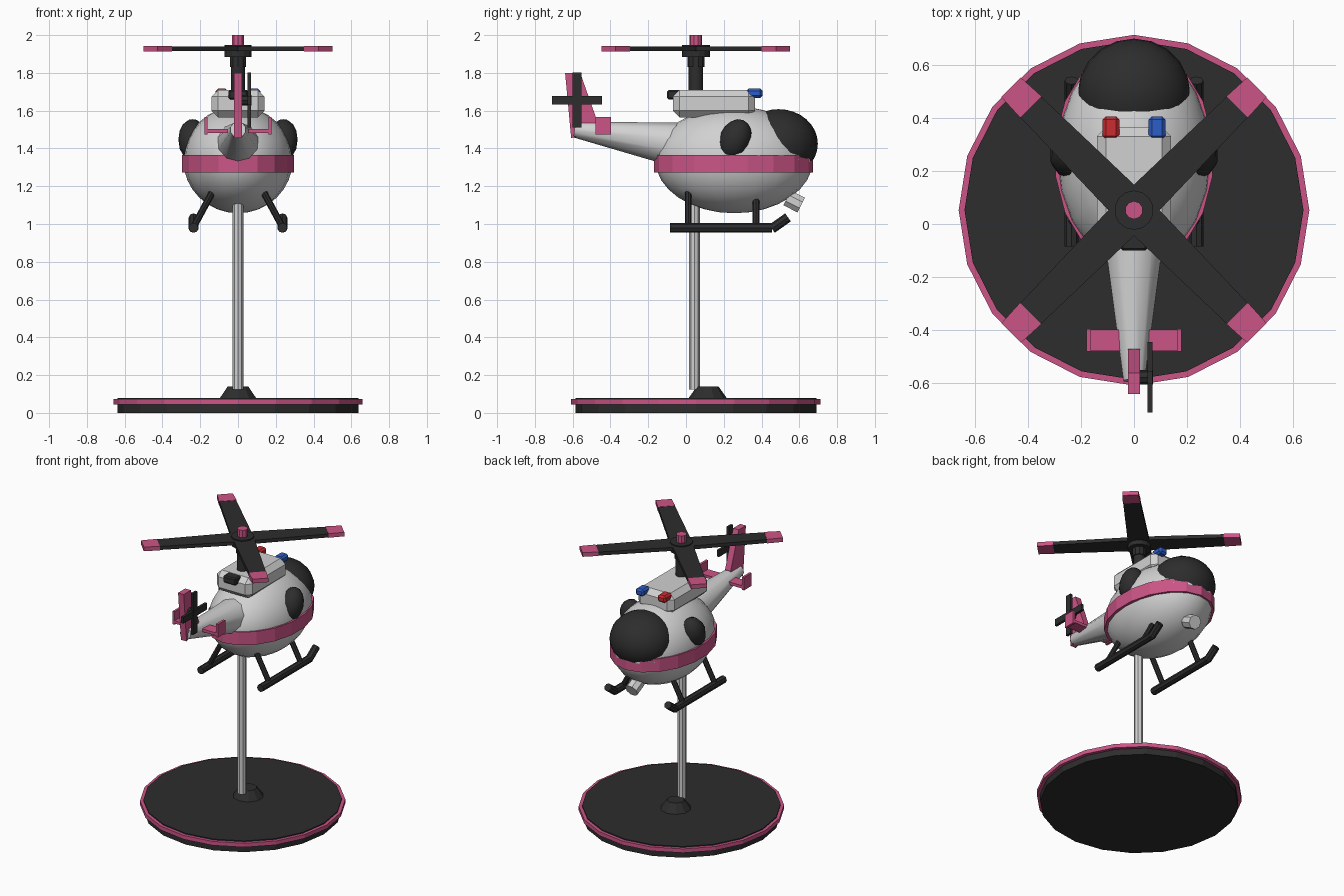
import bpy, bmesh, math
from mathutils import Vector, Matrix

if "Cube" in bpy.data.objects:
    bpy.data.objects.remove(bpy.data.objects["Cube"])


def material(name, rgb):
    m = bpy.data.materials.new(name)
    m.use_nodes = True
    m.diffuse_color = (*rgb, 1)
    m.node_tree.nodes["Principled BSDF"].inputs["Base Color"].default_value = (*rgb, 1)
    return m


GREY = material("light_grey", (0.64, 0.64, 0.64))
BLACK = material("charcoal", (0.026, 0.026, 0.026))
PINK = material("pink", (0.6, 0.09, 0.24))
RED = material("red", (0.6, 0.025, 0.03))
BLUE = material("blue", (0.026, 0.11, 0.58))


def finish(name, bm, mat, smooth=None):
    bmesh.ops.recalc_face_normals(bm, faces=bm.faces)
    me = bpy.data.meshes.new(name)
    bm.to_mesh(me)
    bm.free()
    me.materials.append(mat)
    ob = bpy.data.objects.new(name, me)
    bpy.context.collection.objects.link(ob)
    if smooth:
        bpy.ops.object.select_all(action='DESELECT')
        ob.select_set(True)
        bpy.context.view_layer.objects.active = ob
        bpy.ops.object.shade_smooth_by_angle(angle=math.radians(smooth))
    return ob


def rod(name, a, b, r1, r2, sides, mat, smooth=None, spin=0):
    # Cylinder or cone running from point a to point b
    a, b = Vector(a), Vector(b)
    d = b - a
    bm = bmesh.new()
    rot = d.to_track_quat('Z', 'Y').to_matrix().to_4x4()
    bmesh.ops.create_cone(bm, cap_ends=True, segments=sides, radius1=r1, radius2=r2, depth=d.length,
                          matrix=Matrix.Translation((a + b) / 2) @ rot @ Matrix.Rotation(spin, 4, 'Z'))
    return finish(name, bm, mat, smooth)


def box(name, lo, hi, mat, bevel=0):
    lo, hi = Vector(lo), Vector(hi)
    bm = bmesh.new()
    bmesh.ops.create_cube(bm, size=1, matrix=Matrix.Translation((lo + hi) / 2) @ Matrix.Diagonal((*(hi - lo), 1)))
    if bevel:
        bmesh.ops.bevel(bm, geom=bm.edges[:], offset=bevel, segments=1, affect='EDGES')
    return finish(name, bm, mat)


def ellipsoid(name, centre, radii, mat, segs, rings, tilt=0, smooth=60):
    bm = bmesh.new()
    bmesh.ops.create_uvsphere(bm, u_segments=segs, v_segments=rings, radius=1,
                              matrix=Matrix.Translation(centre) @ Matrix.Rotation(tilt, 4, 'X')
                              @ Matrix.Diagonal((*radii, 1)))
    return finish(name, bm, mat, smooth)


def prism(name, points, thickness, mat, matrix):
    # Flat outline extruded along local z, centred on its plane
    bm = bmesh.new()
    face = bm.faces.new([bm.verts.new((x, y, -thickness / 2)) for x, y in points])
    new = bmesh.ops.extrude_face_region(bm, geom=[face])["geom"]
    bmesh.ops.translate(bm, vec=(0, 0, thickness), verts=[v for v in new if isinstance(v, bmesh.types.BMVert)])
    bm.transform(matrix)
    return finish(name, bm, mat)


AXIS = 0.052  # y of the rotor axis and stand

# Display stand
rod("stand_disc", (0, AXIS, 0), (0, AXIS, 0.08), 0.638, 0.638, 20, BLACK)
rod("stand_rim", (0, AXIS, 0.045), (0, AXIS, 0.073), 0.66, 0.66, 20, PINK)
rod("stand_boss", (0, 0.115, 0.08), (0, 0.115, 0.14), 0.1, 0.057, 10, BLACK)
rod("stand_pole", (0, 0.045, 0.125), (0, 0.045, 1.15), 0.028, 0.028, 8, GREY)

# Fuselage, stripe and canopy
ellipsoid("fuselage", (0, 0.255, 1.34), (0.29, 0.418, 0.283), GREY, 20, 16)
band = rod("fuselage_band", (0, 0, 1.272), (0, 0, 1.365), 1, 1, 18, PINK)
band.data.transform(Matrix.Translation((0, 0.252, 0)) @ Matrix.Diagonal((0.3, 0.421, 1, 1)))
ellipsoid("canopy", (0, 0.49, 1.425), (0.212, 0.208, 0.183), BLACK, 20, 16)

# Tail boom with fin and stabilizer
rod("tail_boom", (0, -0.05, 1.42), (0, -0.59, 1.5), 0.118, 0.042, 10, GREY, 50)
upright = Matrix(((0, 0, 1, 0), (1, 0, 0, 0), (0, 1, 0, 0), (0, 0, 0, 1)))
prism("tail_fin", [(-0.64, 1.8), (-0.56, 1.8), (-0.47, 1.545), (-0.48, 1.49), (-0.608, 1.455)],
      0.044, PINK, upright)
box("stabilizer", (-0.17, -0.478, 1.483), (0.17, -0.398, 1.503), PINK)

# Tail rotor
rod("tail_rotor_hub", (0.0, -0.577, 1.655), (0.072, -0.577, 1.655), 0.028, 0.028, 8, BLACK)
box("tail_rotor_upright_blade", (0.051, -0.6, 1.51), (0.069, -0.554, 1.802), BLACK)
box("tail_rotor_level_blade", (0.051, -0.71, 1.632), (0.069, -0.444, 1.678), BLACK)

# Engine housing and exhaust
box("engine_housing", (-0.14, -0.07, 1.565), (0.14, 0.365, 1.71), GREY, 0.035)
box("exhaust", (-0.05, -0.1, 1.66), (0.05, -0.03, 1.71), BLACK, 0.008)

# Mast and main rotor
rod("mast", (0, AXIS, 1.6), (0, AXIS, 1.9), 0.038, 0.038, 10, BLACK, 50)
rod("mast_collar", (0, AXIS, 1.83), (0, AXIS, 1.9), 0.045, 0.045, 10, BLACK)
rod("rotor_hub", (0, AXIS, 1.885), (0, AXIS, 1.948), 0.074, 0.074, 14, BLACK)
rod("rotor_cap", (0, AXIS, 1.94), (0, AXIS, 2.0), 0.034, 0.034, 10, PINK)
for i in range(4):
    place = Matrix.Translation((0, AXIS, 1.928)) @ Matrix.Rotation(math.radians(45 + 90 * i), 4, 'Z')
    prism(f"rotor_blade_{i + 1}", [(0, -0.07), (0.56, -0.055), (0.56, 0.055), (0, 0.07)], 0.025, BLACK, place)
    prism(f"rotor_blade_tip_{i + 1}", [(0.55, -0.057), (0.654, -0.052), (0.654, 0.052), (0.55, 0.057)],
          0.029, PINK, place)

# Parts repeated on both sides
for side, s, lamp in (("left", 1, BLUE), ("right", -1, RED)):
    ellipsoid(f"{side}_window", (s * 0.24, 0.26, 1.447), (0.078, 0.083, 0.112), BLACK, 10, 8, -0.4)
    x = sorted((s * 0.055, s * 0.118))
    box(f"{side}_lamp", (x[0], 0.32, 1.668), (x[1], 0.405, 1.717), lamp, 0.012)
    x = sorted((s * 0.162, s * 0.178))
    box(f"{side}_stabilizer_plate", (x[0], -0.48, 1.475), (x[1], -0.396, 1.567), PINK)
    rx = s * 0.235
    rod(f"{side}_skid", (rx, -0.085, 0.98), (rx, 0.455, 0.98), 0.026, 0.026, 8, BLACK)
    rod(f"{side}_skid_toe", (rx, 0.455, 0.975), (rx, 0.54, 1.035), 0.026, 0.026, 8, BLACK)
    for place, y in (("rear", 0.012), ("front", 0.37)):
        rod(f"{side}_{place}_strut", (s * 0.135, y, 1.17), (rx, y, 0.985), 0.018, 0.018, 8, BLACK)

# Searchlight under the nose
rod("searchlight", (0, 0.535, 1.138), (0, 0.61, 1.1), 0.047, 0.047, 8, GREY, spin=math.pi / 8)
rod("searchlight_bracket", (0, 0.54, 1.2), (0, 0.565, 1.13), 0.018, 0.018, 8, GREY)
